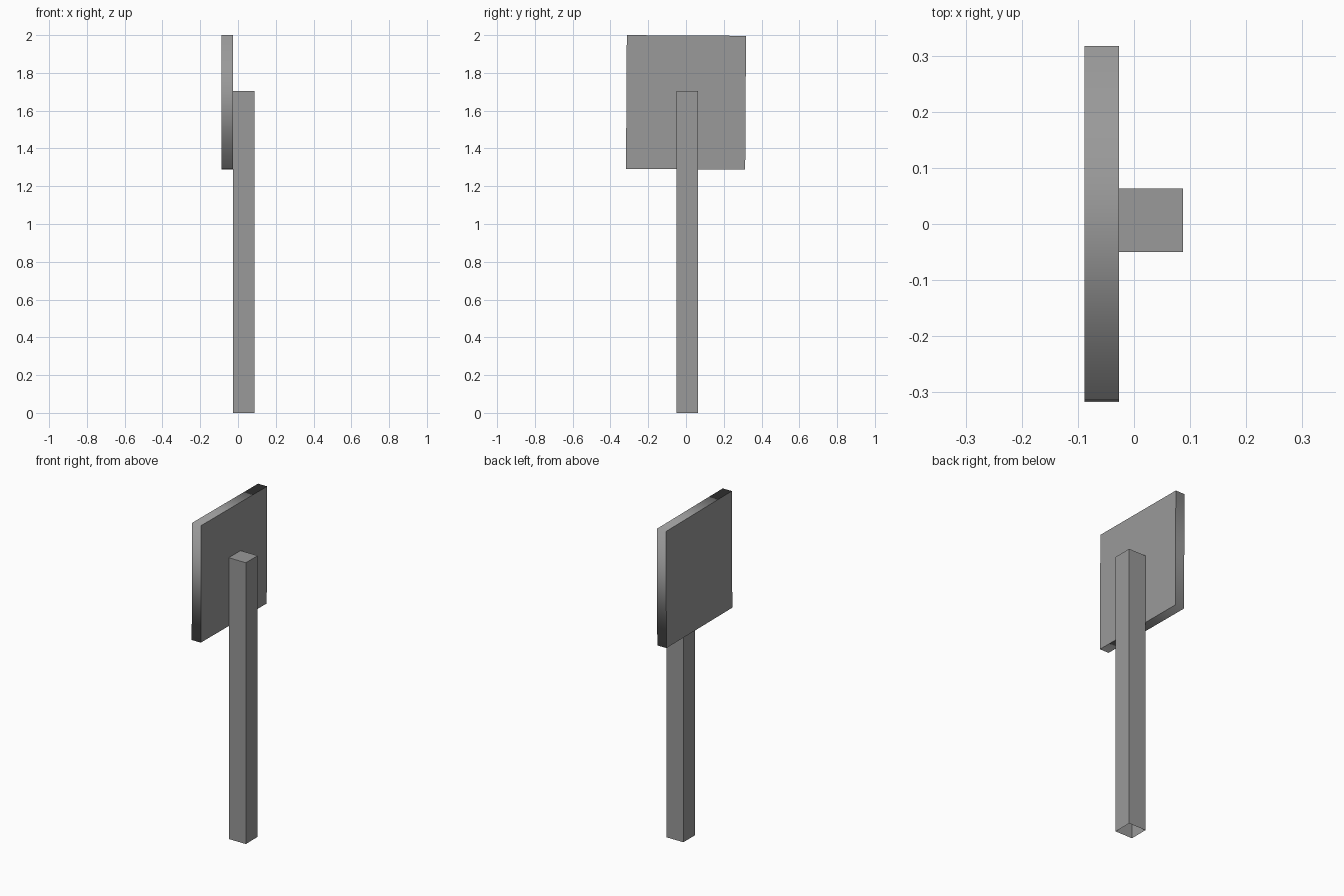
import bpy
import bmesh
from mathutils import Matrix, Vector

cube = bpy.data.objects.get("Cube")
if cube:
    bpy.data.objects.remove(cube, do_unlink=True)

# Single grey colour
grey = bpy.data.materials.new("grey")
grey.use_nodes = True
colour = (0.32, 0.32, 0.32, 1)
grey.diffuse_color = colour
grey.node_tree.nodes["Principled BSDF"].inputs["Base Color"].default_value = colour


def box(size):
    """Box mesh centred on the origin."""
    bm = bmesh.new()
    bmesh.ops.create_cube(bm, size=1)
    bmesh.ops.scale(bm, vec=Vector(size), verts=bm.verts)
    return bm


def finish(bm, name, location):
    mesh = bpy.data.meshes.new(name)
    bm.to_mesh(mesh)
    bm.free()
    mesh.materials.append(grey)
    obj = bpy.data.objects.new(name, mesh)
    obj.location = location
    bpy.context.collection.objects.link(obj)
    return obj


# Square post, open underneath
post = box((0.114, 0.113, 1.704))
bottom = [f for f in post.faces if f.normal.z < -0.9]
bmesh.ops.delete(post, geom=bottom, context="FACES_ONLY")
finish(post, "post", (0.03, 0.007, 0.852))

# Sign plate: flat faces, with a rim shaded smoothly around its corners
plate = box((0.061, 0.631, 0.708))
for face in plate.faces:
    face.smooth = abs(face.normal.x) < 0.5
for edge in plate.edges:
    edge.smooth = all(f.smooth for f in edge.link_faces)
# Very slight tilt
bmesh.ops.rotate(plate, matrix=Matrix.Rotation(-0.006, 3, "X"), verts=plate.verts)
finish(plate, "sign_plate", (-0.0575, 0, 1.644))
